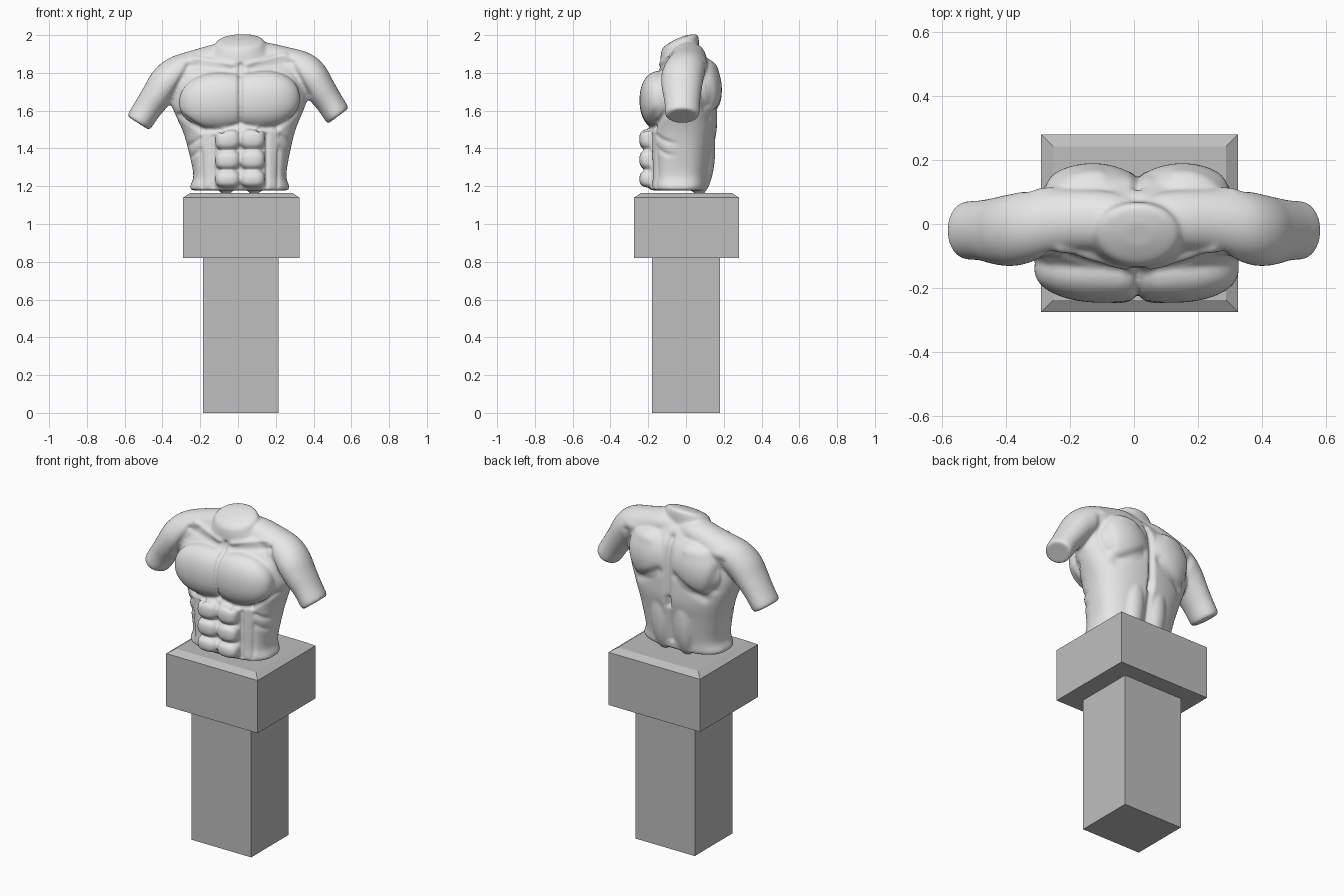
import bpy, bmesh, math
from mathutils import Vector

if "Cube" in bpy.data.objects:
    bpy.data.objects.remove(bpy.data.objects["Cube"])


def material(name, v):
    m = bpy.data.materials.new(name)
    m.diffuse_color = (v, v, v, 1)
    m.use_nodes = True
    m.node_tree.nodes["Principled BSDF"].inputs["Base Color"].default_value = m.diffuse_color
    return m


stone = material("pale stone", 0.8)
grey = material("plinth grey", 0.52)


def make_object(name, bm, mat):
    bmesh.ops.recalc_face_normals(bm, faces=bm.faces)
    me = bpy.data.meshes.new(name)
    bm.to_mesh(me)
    bm.free()
    me.materials.append(mat)
    ob = bpy.data.objects.new(name, me)
    bpy.context.collection.objects.link(ob)
    return ob


def loft(bm, rings):
    """Skin a list of closed rings and cap both ends."""
    vs = [[bm.verts.new(p) for p in r] for r in rings]
    n = len(vs[0])
    for a, b in zip(vs, vs[1:]):
        for i in range(n):
            j = (i + 1) % n
            bm.faces.new((a[i], a[j], b[j], b[i]))
    bm.faces.new(vs[0][::-1])
    bm.faces.new(vs[-1])


def dense(keys, n=5):
    """Catmull-Rom interpolation of tuples."""
    k = [keys[0]] + list(keys) + [keys[-1]]
    out = []
    for i in range(1, len(k) - 2):
        for s in range(n):
            t = s / n
            out.append([0.5 * (2*b + (c-a)*t + (2*a-5*b+4*c-d)*t*t + (3*b-a-3*c+d)*t**3)
                        for a, b, c, d in zip(*k[i-1:i+3])])
    return out + [list(keys[-1])]


def blob(bm, c, r, power=1.0):
    """Ellipsoid; a power below 1 makes it boxier."""
    ball = bmesh.ops.create_icosphere(bm, subdivisions=4, radius=1)["verts"]
    for v in ball:
        v.co = Vector([c[i] + r[i] * math.copysign(abs(v.co[i]) ** power, v.co[i]) for i in range(3)])


def box(bm, x0, x1, y0, y1, z0, z1, inset=0.0, top=0.0):
    def ring(d, z):
        return [(x0+d, y0+d, z), (x1-d, y0+d, z), (x1-d, y1-d, z), (x0+d, y1-d, z)]
    loft(bm, [ring(0, z0), ring(0, z1)] + ([ring(inset, top)] if inset else []))


# Pedestal
bm = bmesh.new()
box(bm, -0.185, 0.215, -0.18, 0.18, 0, 0.82)
make_object("pedestal_column", bm, grey)
bm = bmesh.new()
box(bm, -0.29, 0.325, -0.275, 0.28, 0.82, 1.14, 0.038, 1.165)
make_object("pedestal_cap", bm, grey)

# Trunk: height, half width, front y, back y, squareness
trunk = [(1.178, 0.252, -0.185, 0.105, 2.6), (1.195, 0.264, -0.195, 0.113, 2.6),
         (1.26, 0.246, -0.197, 0.122, 2.6), (1.40, 0.272, -0.197, 0.145, 2.5),
         (1.50, 0.300, -0.197, 0.163, 2.4), (1.60, 0.343, -0.205, 0.165, 2.2),
         (1.68, 0.370, -0.200, 0.165, 2.0), (1.75, 0.370, -0.185, 0.160, 2.0),
         (1.82, 0.350, -0.140, 0.145, 2.0), (1.87, 0.300, -0.115, 0.115, 2.0),
         (1.91, 0.200, -0.090, 0.090, 2.0)]
bm = bmesh.new()
rings = []
for z, w, f, b, e in dense(trunk):
    ring = []
    for i in range(72):
        a = math.tau * i / 72
        c, s = math.cos(a), math.sin(a)
        ring.append((math.copysign(abs(c) ** (2/e), c) * w,
                     (f + b) / 2 + math.copysign(abs(s) ** (2/e), s) * (b - f) / 2, z))
    rings.append(ring)
loft(bm, rings)

# Neck stump with a sloping, slightly domed cut: height, rx, ry
neck = [(1.83, 0.21, 0.105), (1.90, 0.165, 0.103), (1.935, 0.142, 0.101),
        (1.962, 0.128, 0.094), (1.975, 0.105, 0.075), (1.985, 0.05, 0.035)]
loft(bm, [[(math.cos(a) * rx, -0.033 + math.sin(a) * ry, z + 0.40 * math.sin(a) * ry)
           for a in [math.tau * i / 48 for i in range(48)]] for z, rx, ry in dense(neck)])

# Trapezius, shoulder and cut arm: x, y, z, radius, depth ratio
arm = [(0.0, 0.0, 1.885, 0.07, 1.2), (0.10, 0.01, 1.883, 0.078, 1.2), (0.22, 0.01, 1.852, 0.082, 1.2),
       (0.32, -0.005, 1.808, 0.097, 1.15), (0.38, -0.018, 1.765, 0.094, 1.2),
       (0.43, -0.022, 1.70, 0.083, 1.27), (0.48, -0.02, 1.63, 0.074, 1.27),
       (0.522, -0.02, 1.565, 0.071, 1.27), (0.530, -0.02, 1.553, 0.062, 1.25)]
path = dense(arm)
for side in (-1, 1):
    rings = []
    for i, (x, y, z, r, k) in enumerate(path):
        p, q = path[max(i-1, 0)], path[min(i+1, len(path)-1)]
        t = Vector((q[0]-p[0], 0, q[2]-p[2])).normalized()
        rings.append([(side * (x - t.z * math.cos(a) * r), y + math.sin(a) * r * k,
                       z + t.x * math.cos(a) * r) for a in [math.tau * j / 40 for j in range(40)]])
    loft(bm, rings)
    # Chest, shoulder blade, lower back
    blob(bm, (side * 0.105, -0.14, 1.655), (0.215, 0.106, 0.152), 0.92)
    blob(bm, (side * 0.14, 0.08, 1.71), (0.17, 0.11, 0.17))
    blob(bm, (side * 0.075, 0.07, 1.40), (0.08, 0.085, 0.25))
    # Abdominal blocks
    for z, h in ((1.448, 0.056), (1.340, 0.054), (1.238, 0.046)):
        blob(bm, (side * 0.066, -0.185, z), (0.068, 0.062, h), 0.72)
torso = make_object("torso", bm, stone)

# Fuse the masses into one smooth skin
m = torso.modifiers.new("fuse", "REMESH")
m.mode, m.voxel_size = "VOXEL", 0.008
m = torso.modifiers.new("soften", "SMOOTH")
m.factor, m.iterations = 0.5, 7
bpy.context.view_layer.objects.active = torso
torso.select_set(True)
for name in ("fuse", "soften"):
    bpy.ops.object.modifier_apply(modifier=name)

# Carved creases (positive depth) and ridges: facing, x0, z0, x1, z1, width, depth
creases = [
    (-1, 0, 1.53, 0, 1.84, 0.012, 0.012),          # breastbone
    (-1, 0, 1.53, 0.10, 1.50, 0.012, 0.008), (-1, 0.10, 1.50, 0.20, 1.505, 0.012, 0.010),
    (-1, 0.20, 1.505, 0.32, 1.59, 0.014, 0.010),   # lower chest edge
    (-1, 0.04, 1.845, 0.24, 1.885, 0.014, -0.009),  # collar bone
    (-1, 0.06, 1.815, 0.27, 1.85, 0.016, 0.006),
    (-1, 0.27, 1.85, 0.36, 1.67, 0.018, 0.010),    # shoulder and chest
    (-1, 0.143, 1.20, 0.143, 1.47, 0.009, 0.009),  # abdomen sides
    (-1, 0.20, 1.20, 0.205, 1.38, 0.010, 0.006),
    (-1, 0.215, 1.46, 0.29, 1.41, 0.012, 0.007), (-1, 0.21, 1.40, 0.28, 1.34, 0.012, 0.006),
    (1, 0, 1.24, 0, 1.50, 0.016, 0.012), (1, 0, 1.46, 0, 1.86, 0.017, 0.018),  # spine
    (1, 0.06, 1.66, 0.22, 1.56, 0.025, 0.010),     # blade lower edge
    (1, 0.27, 1.62, 0.32, 1.80, 0.025, 0.010),     # blade outer edge
    (1, 0.12, 1.83, 0.30, 1.84, 0.025, -0.006),
]


def clamp(v):
    return max(0.0, min(1.0, v))


me = torso.data
normals = [v.normal.copy() for v in me.vertices]
for v, n in zip(me.vertices, normals):
    x, z = abs(v.co.x), v.co.z
    d = 0.0
    for face, x0, z0, x1, z1, w, depth in creases:
        weight = clamp(n.y * face * 2.5)
        if weight:
            dx, dz = x1 - x0, z1 - z0
            t = clamp(((x-x0)*dx + (z-z0)*dz) / (dx*dx + dz*dz))
            q = ((x-x0-t*dx)**2 + (z-z0-t*dz)**2) / (w*w)
            if q < 9:
                d += weight * depth * math.exp(-q)
    v.co -= n * d
    # Slight lean of the shoulders and offset of the trunk
    x = v.co.x
    v.co.z += 0.035 * x * clamp((z - 1.25) / 0.2)
    v.co.x += 0.012 * max(0, 1 - (x / 0.55) ** 2)
for p in me.polygons:
    p.use_smooth = True
